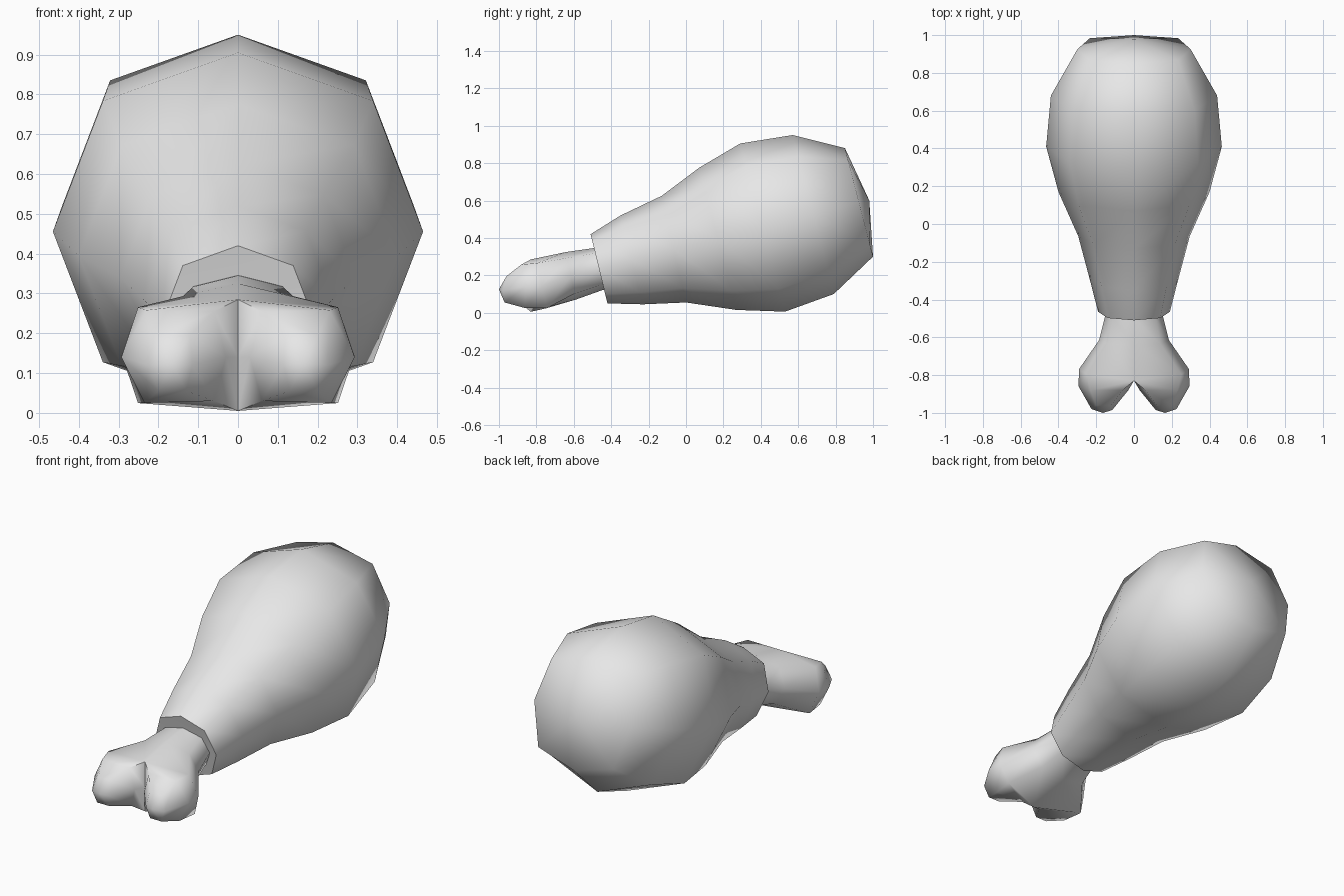
import bpy, bmesh, math
from mathutils import Vector

cube = bpy.data.objects.get("Cube")
if cube:
    bpy.data.objects.remove(cube)

grey = bpy.data.materials.new("plain grey")
grey.use_nodes = True
colour = (0.8, 0.8, 0.8, 1)
grey.diffuse_color = colour
grey.node_tree.nodes["Principled BSDF"].inputs["Base Color"].default_value = colour


def ring(bm, top, bottom, half_width, corner):
    """Tilted eight-sided ring; corner sets how square it is."""
    top, bottom = Vector((0, *top)), Vector((0, *bottom))
    middle, up = (top + bottom) / 2, (top - bottom) / 2
    side = Vector((half_width, 0, 0))
    verts = []
    for i in range(8):
        k = corner / math.sqrt(0.5) if i % 2 else 1
        a = i * math.pi / 4
        verts.append(bm.verts.new(middle + k * (math.cos(a) * up + math.sin(a) * side)))
    return verts


def bridge(bm, a, b):
    n = len(a)
    for i in range(n):
        j = (i + 1) % n
        bm.faces.new((a[i], a[j], b[j], b[i]))


def fan(bm, loop, point):
    tip = bm.verts.new(point)
    for i in range(len(loop)):
        bm.faces.new((loop[i], loop[(i + 1) % len(loop)], tip))


def loft(bm, sections):
    rings = [ring(bm, *s) for s in sections]
    for a, b in zip(rings, rings[1:]):
        bridge(bm, a, b)
    return rings


def finish(bm, name):
    bmesh.ops.recalc_face_normals(bm, faces=bm.faces)
    mesh = bpy.data.meshes.new(name)
    bm.to_mesh(mesh)
    bm.free()
    mesh.materials.append(grey)
    obj = bpy.data.objects.new(name, mesh)
    bpy.context.collection.objects.link(obj)
    bpy.ops.object.select_all(action='DESELECT')
    obj.select_set(True)
    bpy.context.view_layer.objects.active = obj
    bpy.ops.object.shade_smooth_by_angle(angle=math.radians(70))


# Meat: rings as (top y z), (bottom y z), half width, corner
bm = bmesh.new()
meat = loft(bm, [
    ((-0.51, 0.42), (-0.42, 0.05), 0.19, 0.73),
    ((-0.35, 0.52), (-0.23, 0.045), 0.235, 0.73),
    ((-0.13, 0.625), (0, 0.055), 0.295, 0.73),
    ((0.07, 0.775), (0.27, 0.015), 0.40, 0.73),
    ((0.29, 0.905), (0.53, 0.006), 0.465, 0.73),
    ((0.57, 0.95), (0.79, 0.10), 0.44, 0.73),
    ((0.85, 0.88), (1.0, 0.30), 0.30, 0.78),
])
fan(bm, meat[-1], (0, 0.98, 0.60))
fan(bm, meat[0], (0, -0.46, 0.23))
finish(bm, "meat")

# Bone: shaft that widens and forks into two knobs
bm = bmesh.new()
shaft = loft(bm, [
    ((-0.42, 0.35), (-0.38, 0.13), 0.14, 0.75),
    ((-0.50, 0.345), (-0.45, 0.12), 0.15, 0.75),
    ((-0.64, 0.325), (-0.59, 0.07), 0.185, 0.75),
    ((-0.80, 0.285), (-0.74, 0.005), 0.292, 0.86),
])
bm.faces.new(shaft[0])
end = shaft[-1]
end[0].co.y = end[4].co.y = -0.83
notch = bm.verts.new((0, -0.83, 0.14))
for s, half in ((1, end[:5]), (-1, [end[0]] + end[:3:-1])):
    base = half + [notch]
    outer = [bm.verts.new((s * x, y, z)) for x, y, z in (
        (0.06, -0.88, 0.255), (0.23, -0.88, 0.258), (0.293, -0.86, 0.14),
        (0.235, -0.86, 0.025), (0.06, -0.86, 0.03), (0.03, -0.88, 0.14))]
    tip = [bm.verts.new((s * x, y, z)) for x, y, z in (
        (0.12, -0.96, 0.195), (0.20, -0.96, 0.195), (0.225, -0.98, 0.12),
        (0.20, -0.97, 0.055), (0.13, -0.97, 0.055), (0.115, -0.985, 0.12))]
    bridge(bm, base, outer)
    bridge(bm, outer, tip)
    fan(bm, tip, (s * 0.165, -1.0, 0.125))
finish(bm, "bone")
